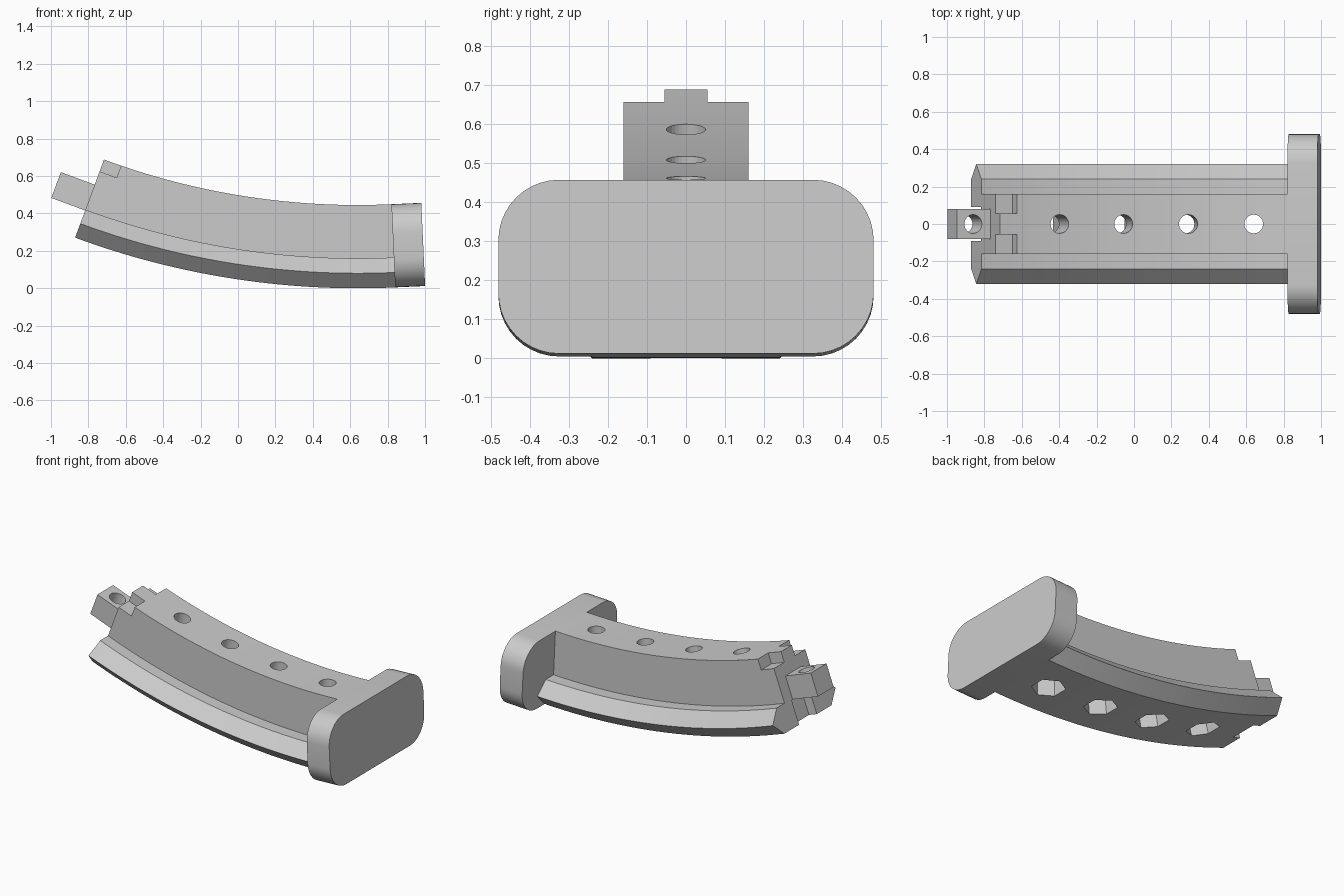
import bpy, bmesh, math
from mathutils import Matrix

cube = bpy.data.objects.get("Cube")
if cube:
    bpy.data.objects.remove(cube, do_unlink=True)

# Arc that the rail follows, and the angles of its two ends
CX, CZ, R = 0.64, 4.355, 4.355
END, BASE = math.radians(20.3), math.radians(-2.64)
HEIGHT = 0.445

grey = bpy.data.materials.new("plain_grey")
grey.use_nodes = True
grey.diffuse_color = (0.6, 0.6, 0.6, 1)
grey.node_tree.nodes["Principled BSDF"].inputs["Base Color"].default_value = (0.6, 0.6, 0.6, 1)


def frame(a):
    """Local frame on the rail's underside: x along the rail, z toward its top."""
    spot = Matrix.Translation((CX - R * math.sin(a), 0, CZ - R * math.cos(a)))
    return spot @ Matrix.Rotation(a, 4, 'Y')


def finish(name, bm):
    bmesh.ops.recalc_face_normals(bm, faces=bm.faces[:])
    mesh = bpy.data.meshes.new(name)
    bm.to_mesh(mesh)
    bm.free()
    mesh.materials.append(grey)
    ob = bpy.data.objects.new(name, mesh)
    bpy.context.collection.objects.link(ob)
    return ob


def box(name, a, x, y, z):
    bm = bmesh.new()
    size = Matrix.Diagonal((x[1] - x[0], y[1] - y[0], z[1] - z[0], 1))
    mid = Matrix.Translation((sum(x) / 2, sum(y) / 2, sum(z) / 2))
    bmesh.ops.create_cube(bm, size=1, matrix=frame(a) @ mid @ size)
    return finish(name, bm)


def prism(name, a, x, z, radius, sides):
    bm = bmesh.new()
    bmesh.ops.create_cone(bm, cap_ends=True, segments=sides, radius1=radius, radius2=radius,
                          depth=z[1] - z[0],
                          matrix=frame(a) @ Matrix.Translation((x, 0, sum(z) / 2)))
    return finish(name, bm)


def cut(ob, cutter):
    mod = ob.modifiers.new("cut", 'BOOLEAN')
    mod.object, mod.operation, mod.solver = cutter, 'DIFFERENCE', 'EXACT'
    bpy.context.view_layer.objects.active = ob
    bpy.ops.object.modifier_apply(modifier=mod.name)
    bpy.data.objects.remove(cutter, do_unlink=True)


def loft(name, rings):
    bm = bmesh.new()
    rows = [[bm.verts.new(p) for p in ring] for ring in rings]
    for r, s in zip(rows, rows[1:]):
        for i in range(len(r)):
            j = (i + 1) % len(r)
            bm.faces.new((r[i], r[j], s[j], s[i]))
    bm.faces.new(rows[0])
    bm.faces.new(rows[-1])
    return finish(name, bm)


# Curved rail with an angled foot along each side
half = [(0.24, 0), (0.32, 0.08), (0.24, 0.16), (0.16, 0.16), (0.16, HEIGHT)]
section = half + [(-y, z) for y, z in reversed(half)]
STEPS = 28
angles = [END + (BASE - END) * i / STEPS for i in range(STEPS + 1)]
rail = loft("curved_rail", [[frame(a) @ Matrix.Translation((0, y, z)).to_translation()
                             for y, z in section] for a in angles])

# Screw holes with six-sided nut pockets underneath
for i in range(4):
    a = math.radians(5.13 * i)
    cut(rail, prism("hole_cutter", a, 0, (0.1, 0.6), 0.05, 32))
    cut(rail, prism("pocket_cutter", a, 0, (-0.1, 0.25), 0.1, 6))

# Stepped top corners and slot under the tab at the open end
for y in ((0.055, 0.2), (-0.2, -0.055)):
    cut(rail, box("corner_cutter", END, (-0.1, 0.097), y, (0.378, 0.6)))
cut(rail, box("slot_cutter", END, (-0.1, 0.06), (-0.09, 0.09), (-0.1, 0.155)))

# Joining tab with its own screw hole
tab = box("joining_tab", END, (-0.193, 0), (-0.08, 0.08), (0.155, 0.302))
cut(tab, prism("tab_hole_cutter", END, -0.1, (0, 0.5), 0.05, 32))

# Rounded end plate
CORNER, WIDE, TURN = 0.155, 0.48, 10
outline = []
for k, (sy, sz) in enumerate([(1, 1), (-1, 1), (-1, -1), (1, -1)]):
    for i in range(TURN + 1):
        t = math.pi / 2 * (k + i / TURN)
        outline.append((sy * (WIDE - CORNER) + CORNER * math.cos(t),
                        HEIGHT / 2 + sz * (HEIGHT / 2 - CORNER) + CORNER * math.sin(t)))
plate = loft("end_plate", [[frame(BASE) @ Matrix.Translation((x, y, z)).to_translation()
                            for y, z in outline] for x in (0, 0.16)])
bpy.ops.object.select_all(action='DESELECT')
plate.select_set(True)
bpy.context.view_layer.objects.active = plate
bpy.ops.object.shade_smooth_by_angle(angle=math.radians(30))
